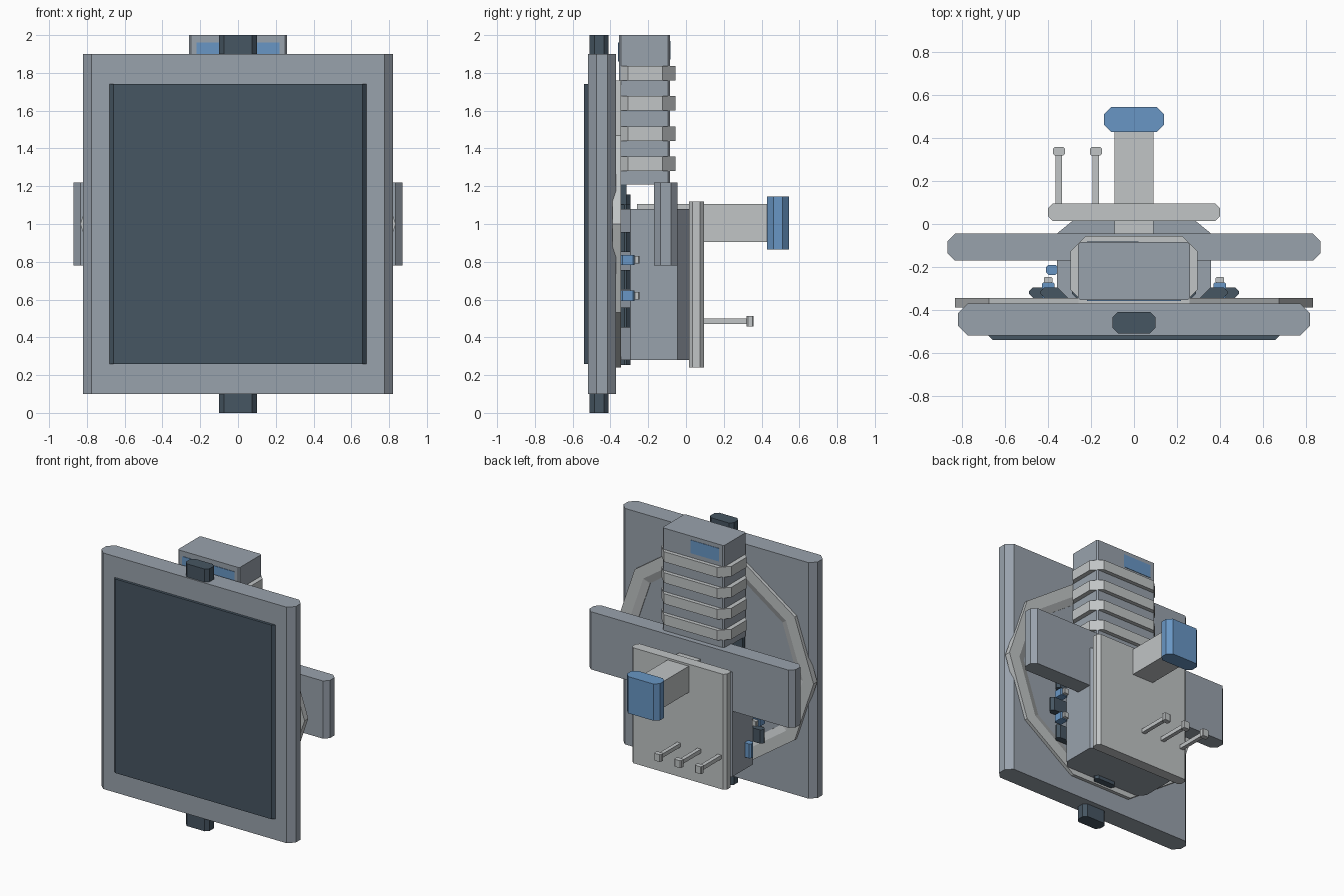
import bpy, bmesh, math

if "Cube" in bpy.data.objects:
    bpy.data.objects.remove(bpy.data.objects["Cube"])


def material(name, r, g, b):
    m = bpy.data.materials.new(name)
    lin = lambda c: c / 12.92 if c < 0.04045 else ((c + 0.055) / 1.055) ** 2.4
    m.diffuse_color = (lin(r), lin(g), lin(b), 1)
    m.use_nodes = True
    m.node_tree.nodes["Principled BSDF"].inputs["Base Color"].default_value = m.diffuse_color
    return m


GREY = material("blue_grey", 0.60, 0.635, 0.675)
DARK = material("dark_slate", 0.275, 0.335, 0.385)
LIGHT = material("light_grey", 0.755, 0.77, 0.775)
BLUE = material("blue", 0.41, 0.59, 0.77)


def finish(name, bm, mat):
    bmesh.ops.recalc_face_normals(bm, faces=bm.faces)
    mesh = bpy.data.meshes.new(name)
    bm.to_mesh(mesh)
    bm.free()
    mesh.materials.append(mat)
    ob = bpy.data.objects.new(name, mesh)
    bpy.context.collection.objects.link(ob)
    return ob


def prism(name, outline, z0, z1, mat):
    """Extrude an outline in x, y from z0 up to z1."""
    bm = bmesh.new()
    face = bm.faces.new([bm.verts.new((x, y, z0)) for x, y in outline])
    ext = bmesh.ops.extrude_face_region(bm, geom=[face])
    for v in ext["geom"]:
        if isinstance(v, bmesh.types.BMVert):
            v.co.z = z1
    return finish(name, bm, mat)


def block(name, x0, x1, y0, y1, z0, z1, mat, front=0.0, back=None):
    """Box whose upright edges are chamfered by front and back amounts."""
    f, b = front, front if back is None else back
    pts = [(x0 + f, y0), (x1 - f, y0), (x1, y0 + f), (x1, y1 - b),
           (x1 - b, y1), (x0 + b, y1), (x0, y1 - b), (x0, y0 + f)]
    return prism(name, list(dict.fromkeys(pts)), z0, z1, mat)


# Display panel, screen and the end tabs
block("display_panel", -0.82, 0.82, -0.52, -0.37, 0.10, 1.90, GREY, 0.045)
prism("screen", [(-0.66, -0.54), (0.66, -0.54), (0.68, -0.519), (-0.68, -0.519)],
      0.26, 1.74, DARK)
for name, z0, z1 in (("bottom_tab", 0, 0.12), ("top_tab", 1.88, 2.0)):
    block(name, -0.10, 0.10, -0.51, -0.41, z0, z1, DARK, 0.025)

# Ten-sided mounting ring behind the panel
SECTION = [(0.835, -0.39), (0.835, -0.345), (0.745, -0.345), (0.69, -0.365), (0.69, -0.39)]
bm = bmesh.new()
rings = []
for i in range(10):
    a = math.tau * i / 10
    rings.append([bm.verts.new((r * math.cos(a), y, 1.0 + 0.957 * r * math.sin(a)))
                  for r, y in SECTION])
for i in range(10):
    p, q = rings[i], rings[(i + 1) % 10]
    for j in range(5):
        k = (j + 1) % 5
        bm.faces.new((p[j], p[k], q[k], q[j]))
finish("mounting_ring", bm, LIGHT)

# Main housing, cross arm and back plate
prism("housing", [(-0.31, -0.345), (0.31, -0.345), (0.36, -0.295), (0.36, -0.045),
                  (0.28, 0.02), (-0.28, 0.02), (-0.36, -0.045), (-0.36, -0.295)],
      0.28, 1.08, GREY)
block("cross_arm", -0.87, 0.87, -0.17, -0.045, 0.78, 1.22, GREY, 0.035)
block("back_plate", -0.40, 0.40, 0.015, 0.095, 0.24, 1.12, LIGHT, 0.02)

# Rear handle
block("handle_post", -0.09, 0.09, -0.26, 0.44, 0.905, 1.105, LIGHT)
block("handle_grip", -0.14, 0.14, 0.43, 0.545, 0.865, 1.145, BLUE, 0.033)

# Row of pins on the back plate
for i, x in enumerate((-0.35, -0.178, -0.006)):
    block(f"pin_shaft_{i}", x - 0.015, x + 0.015, 0.09, 0.33, 0.47, 0.50, LIGHT)
    block(f"pin_head_{i}", x - 0.028, x + 0.028, 0.32, 0.358, 0.457, 0.513, LIGHT, 0.007)

# Tower with wrap-around bands
block("tower", -0.26, 0.26, -0.355, -0.085, 1.21, 2.0, GREY, 0.01)
block("tower_base", -0.255, 0.255, -0.345, -0.315, 1.06, 1.22, DARK)
for i in range(4):
    z = 1.28 + 0.16 * i
    block(f"tower_band_{i}", -0.295, 0.295, -0.348, -0.055, z, z + 0.077, LIGHT, 0.04, 0.07)
block("tower_front_label", -0.22, 0.22, -0.359, -0.354, 1.86, 1.96, BLUE)
block("tower_back_label", -0.22, 0.02, -0.086, -0.082, 1.87, 1.97, BLUE)

# Circle of dark clamps around the housing
for i in range(12):
    a = math.tau * i / 12
    x, z = 0.40 * math.cos(a), 0.705 + 0.40 * math.sin(a)
    block(f"clamp_{i}", x - 0.09, x + 0.09, -0.345, -0.295, z - 0.052, z + 0.052, DARK, 0.02)

# Small knobs between the side clamps
for s in (-1, 1):
    for z in (0.62, 0.81):
        x = s * 0.40
        block("knob", x - 0.03, x + 0.03, -0.345, -0.272, z - 0.027, z + 0.027, BLUE, 0.008)
        block("knob_tip", x - 0.02, x + 0.02, -0.275, -0.247, z - 0.02, z + 0.02, LIGHT, 0.005)

# Switch on the left of the housing
block("side_switch", -0.41, -0.355, -0.237, -0.19, 0.375, 0.485, BLUE, 0.012)
